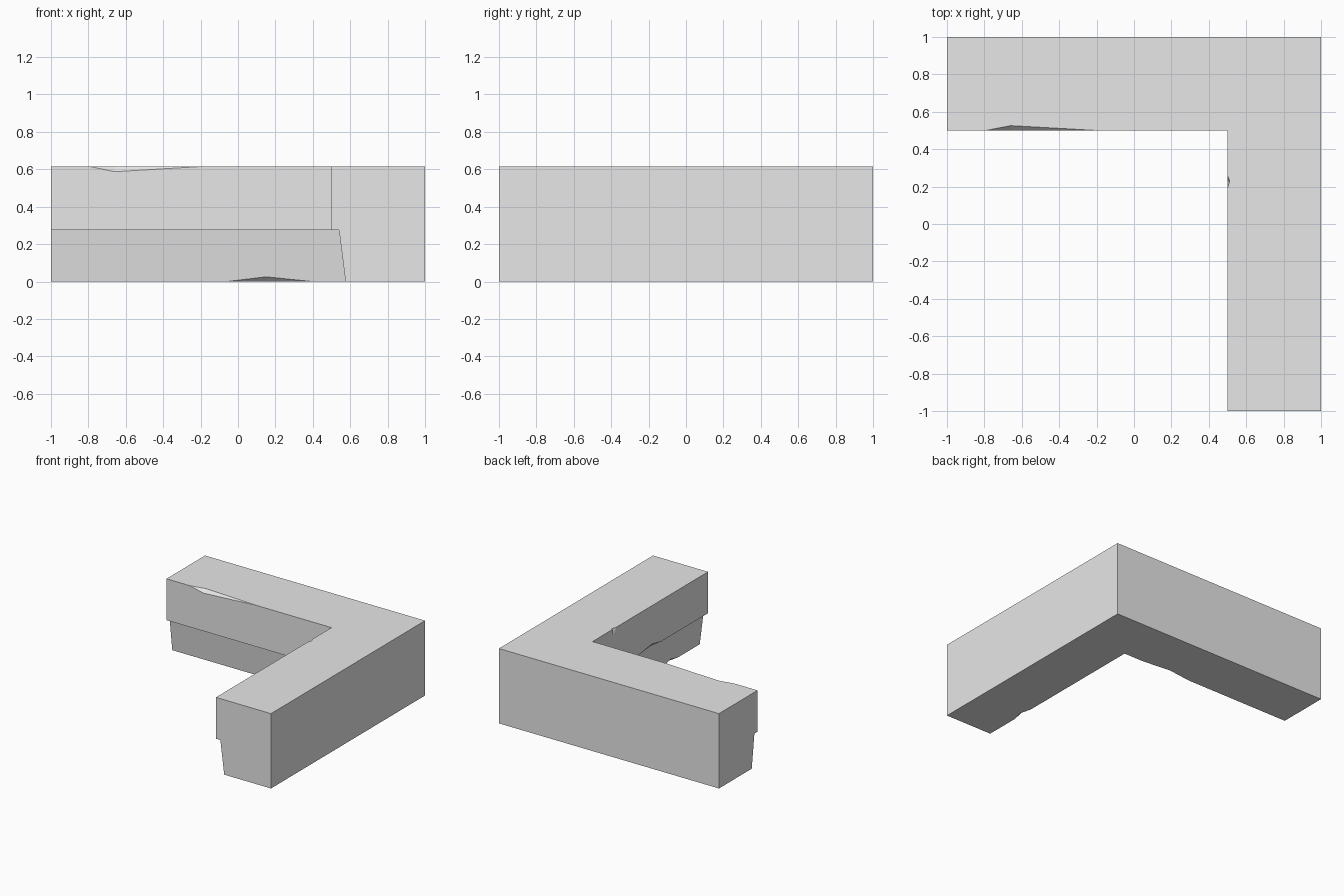
import bpy
import bmesh
from mathutils import Vector

if "Cube" in bpy.data.objects:
    bpy.data.objects.remove(bpy.data.objects["Cube"], do_unlink=True)

stone = bpy.data.materials.new("light grey stone")
stone.use_nodes = True
GREY = (0.8, 0.8, 0.8, 1)
stone.diffuse_color = GREY
stone.node_tree.nodes["Principled BSDF"].inputs["Base Color"].default_value = GREY


def make_object(name, bm):
    bmesh.ops.recalc_face_normals(bm, faces=bm.faces)
    mesh = bpy.data.meshes.new(name)
    bm.to_mesh(mesh)
    bm.free()
    mesh.materials.append(stone)
    obj = bpy.data.objects.new(name, mesh)
    bpy.context.collection.objects.link(obj)
    return obj


def place(point, along, arm):
    """Put a profile point (depth, height) at a position along one arm."""
    depth, height = point
    return (depth, along, height) if arm == "side" else (along, depth, height)


# Corner ledge: one profile swept along both arms with a mitred corner
TOP = 0.615
LIP = 0.275
profile = [(1, 0), (1, TOP), (0.5, TOP), (0.5, LIP), (0.54, LIP), (0.575, 0)]
bm = bmesh.new()
rings = []
for section in ("side_end", "corner", "back_end"):
    ring = []
    for p in profile:
        if section == "side_end":
            co = place(p, -1, "side")
        elif section == "corner":
            co = place(p, p[0], "side")
        else:
            co = place(p, -1, "back")
        ring.append(bm.verts.new(co))
    rings.append(ring)
for r1, r2 in zip(rings, rings[1:]):
    for i in range(len(profile)):
        j = (i + 1) % len(profile)
        bm.faces.new((r1[i], r1[j], r2[j], r2[i]))
bm.faces.new(rings[0])
bm.faces.new(rings[-1])
ledge = make_object("corner_ledge", bm)

# Chipped edges: arm, edge, (start, deepest, end), cut on each adjoining face
chips = [
    ("back", (0.5, TOP), (-0.8, -0.66, -0.17), (0.526, TOP), (0.5, 0.587)),
    ("back", (0.575, 0), (-0.07, 0.15, 0.41), (0.6, 0), (0.572, 0.025)),
    ("side", (0.5, TOP), (0.19, 0.23, 0.26), (0.512, TOP), (0.5, 0.56)),
    ("side", (0.5, LIP), (-0.4, -0.28, -0.09), (0.52, LIP), (0.5, 0.3)),
    ("side", (0.575, 0), (-0.72, -0.62, -0.52), (0.6, 0), (0.572, 0.025)),
]
bm = bmesh.new()
for arm, edge, (start, deepest, end), cut_a, cut_b in chips:
    edge, a, b = Vector(edge), Vector(cut_a), Vector(cut_b)
    outer = edge - ((a + b) / 2 - edge) * 0.05
    far_a = b + (a - b) * 1.4
    far_b = a + (b - a) * 1.4
    corners = [place(outer, start, arm), place(outer, end, arm),
               place(far_a, deepest, arm), place(far_b, deepest, arm)]
    bmesh.ops.convex_hull(bm, input=[bm.verts.new(c) for c in corners])
cutter = make_object("chip_cutter", bm)
cutter.hide_render = True

# Cut the chips out, then discard the cutter
cut = ledge.modifiers.new("chips", "BOOLEAN")
cut.operation = "DIFFERENCE"
cut.solver = "EXACT"
cut.object = cutter
bpy.context.view_layer.objects.active = ledge
bpy.ops.object.modifier_apply(modifier=cut.name)
bpy.data.objects.remove(cutter, do_unlink=True)
